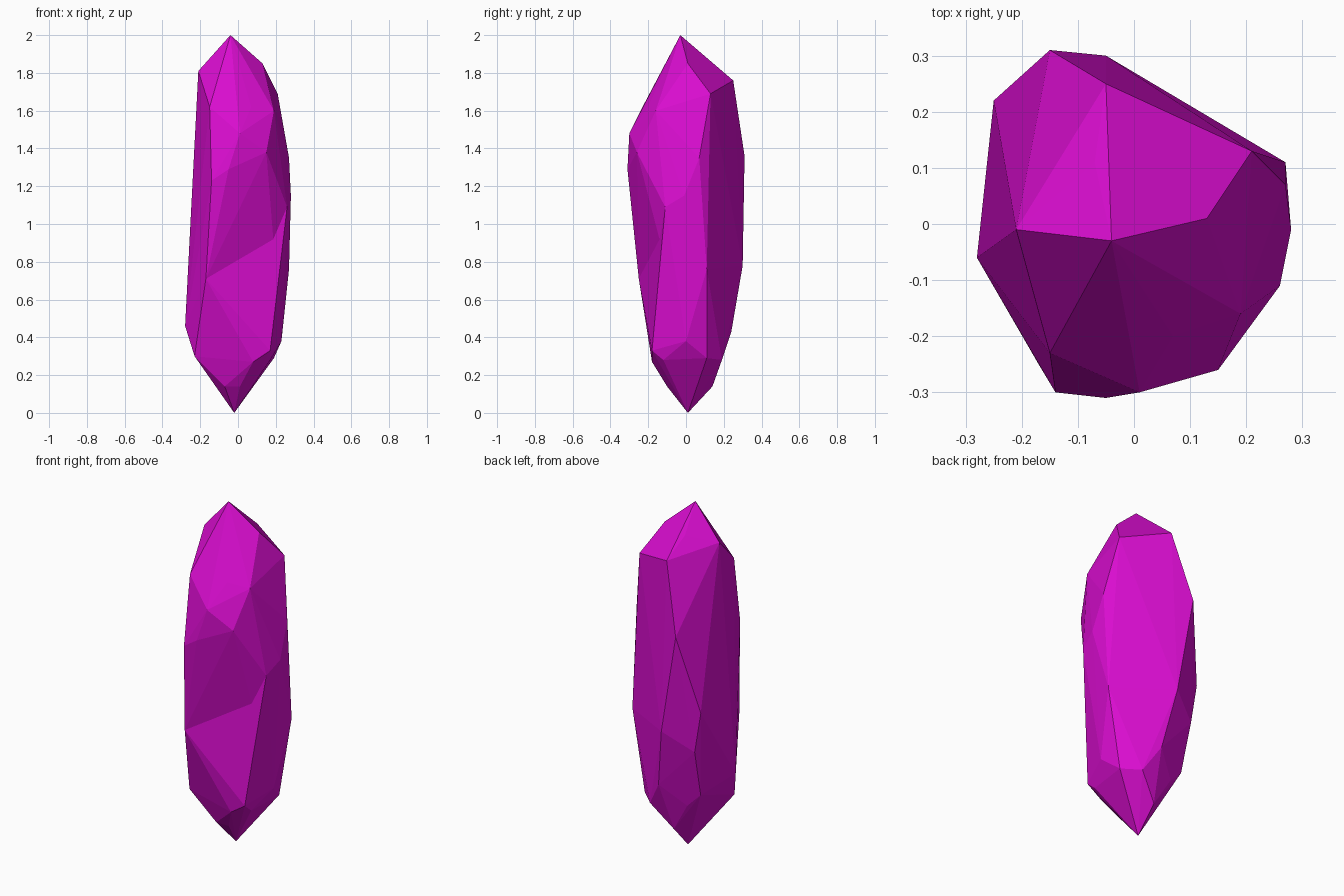
import bpy
import bmesh
import math

cube = bpy.data.objects.get("Cube")
if cube:
    bpy.data.objects.remove(cube, do_unlink=True)

# One flat colour for the whole gem
magenta = bpy.data.materials.new("crystal_magenta")
magenta.use_nodes = True
colour = (0.70, 0.004, 0.63, 1)
magenta.diffuse_color = colour
magenta.node_tree.nodes["Principled BSDF"].inputs["Base Color"].default_value = colour

# Corners of the pointed cap
cap = [(-.04, -.03, 2), (-.21, -.01, 1.81), (.13, .01, 1.85),
       (.21, .13, 1.69), (-.05, .25, 1.76), (-.07, .11, 1.86)]

# Corners of the long sides, shared by both halves of the crystal
sides = [(-.15, .31, 1.36), (-.25, .22, .91), (.27, .07, 1.35), (.27, .11, .76),
         (-.05, .3, .78), (.28, -.01, 1.15), (-.28, -.06, .46), (-.21, .22, .67)]

# The two ends of the crease where the front is chipped inwards
crease = [(.26, -.11, 1.09), (-.17, -.25, .71)]

# Corners around the lower rim, back and sides
rim = [(.01, .24, .43), (.1, .19, .28), (.19, .11, .29), (.23, 0, .38),
       (-.2, .15, .39), (-.12, .16, .31), (-.23, -.12, .3)]

# Front bulge above the crease
brow = [(-.05, -.31, 1.29), (-.14, -.3, 1.23), (.15, -.26, 1.38), (.01, -.3, 1.48),
        (-.15, -.23, 1.62), (.19, -.16, 1.6), (.07, -.2, 1.62)]

# Front foot below the crease, down to the tip
foot = [(.17, -.18, .33), (.08, -.18, .27), (.17, -.12, .28), (-.07, -.1, .14),
        (.01, -.1, .14), (-.02, .14, .14), (-.02, .01, 0)]


def convex_part(name, corners):
    """Wrap the corners in a convex faceted shell."""
    bm = bmesh.new()
    for corner in corners:
        bm.verts.new(corner)
    hull = bmesh.ops.convex_hull(bm, input=bm.verts[:])
    loose = {v for v in hull["geom_interior"] + hull["geom_unused"]
             if isinstance(v, bmesh.types.BMVert)}
    bmesh.ops.delete(bm, geom=list(loose), context="VERTS")
    bmesh.ops.recalc_face_normals(bm, faces=bm.faces[:])
    mesh = bpy.data.meshes.new(name)
    bm.to_mesh(mesh)
    bm.free()
    mesh.materials.append(magenta)
    part = bpy.data.objects.new(name, mesh)
    bpy.context.collection.objects.link(part)
    return part


shared = cap + sides + crease + rim
crystal = convex_part("crystal", shared + foot)
bulge = convex_part("crystal_bulge", shared + brow)

# Merge the two convex halves so that a chipped crease is left between them
union = crystal.modifiers.new("merge_bulge", "BOOLEAN")
union.operation = "UNION"
union.solver = "EXACT"
union.object = bulge
bpy.context.view_layer.objects.active = crystal
crystal.select_set(True)
bpy.ops.object.modifier_apply(modifier=union.name)
bpy.data.objects.remove(bulge, do_unlink=True)

# Tidy seams and merge facets that lie in one plane
bm = bmesh.new()
bm.from_mesh(crystal.data)
bmesh.ops.remove_doubles(bm, verts=bm.verts[:], dist=0.001)
bmesh.ops.dissolve_limit(bm, angle_limit=math.radians(1),
                         verts=bm.verts[:], edges=bm.edges[:])
bm.to_mesh(crystal.data)
bm.free()
for face in crystal.data.polygons:
    face.use_smooth = False
